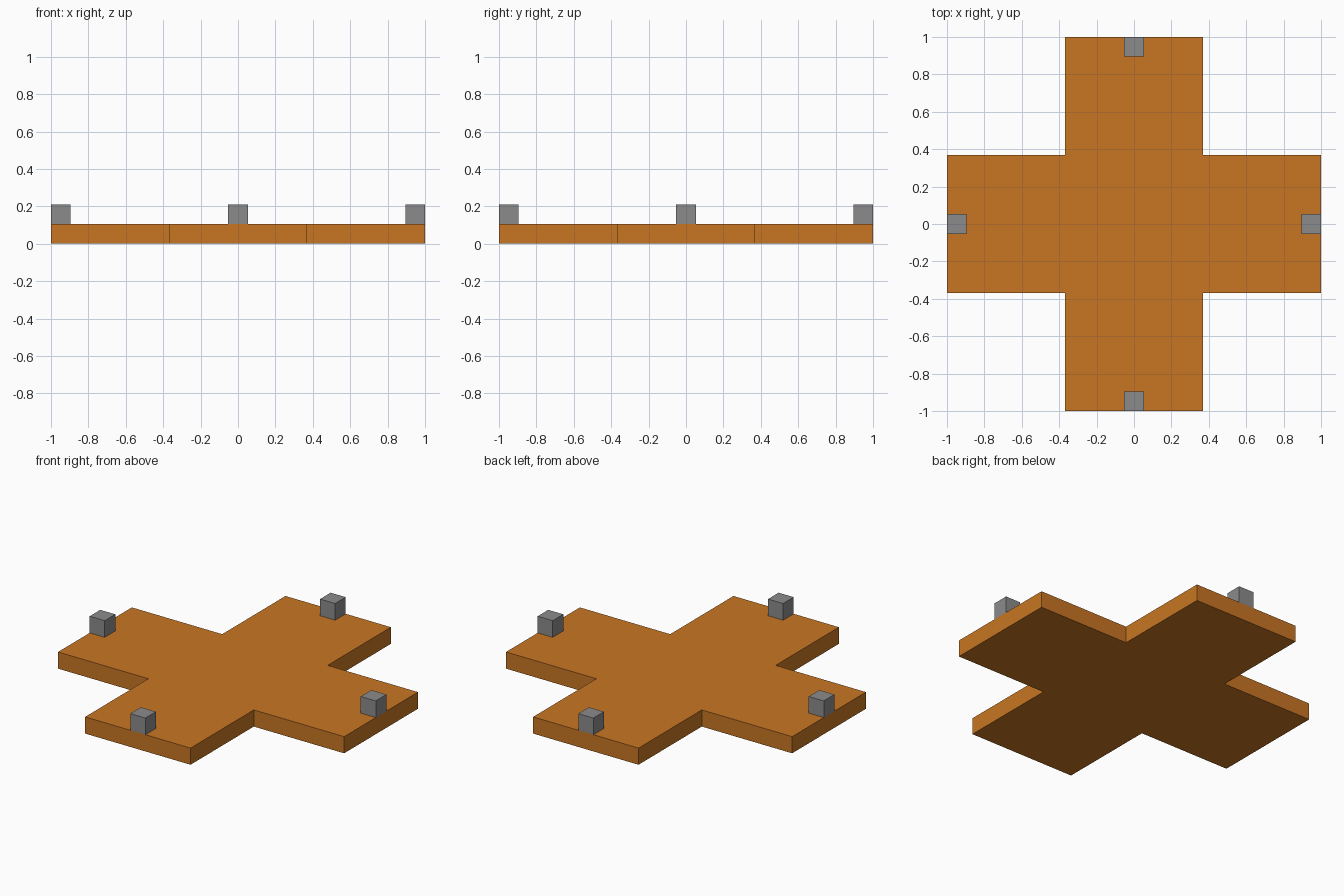
import bpy
import bmesh
from mathutils import Matrix

default = bpy.data.objects.get("Cube")
if default:
    bpy.data.objects.remove(default, do_unlink=True)

UNIT = 2 / 19          # plate thickness and post size
ARM = 7 / 19           # half width of each arm


def make_material(name, colour):
    mat = bpy.data.materials.new(name)
    mat.use_nodes = True
    mat.diffuse_color = colour
    mat.node_tree.nodes["Principled BSDF"].inputs["Base Color"].default_value = colour
    return mat


def make_object(name, bm, mat):
    bmesh.ops.recalc_face_normals(bm, faces=bm.faces)
    mesh = bpy.data.meshes.new(name)
    bm.to_mesh(mesh)
    bm.free()
    mesh.materials.append(mat)
    obj = bpy.data.objects.new(name, mesh)
    bpy.context.collection.objects.link(obj)
    return obj


orange = make_material("warm_orange", (0.58, 0.18, 0.017, 1))
grey = make_material("mid_grey", (0.26, 0.26, 0.26, 1))

# Cross-shaped plate: one arm's three corners turned around the centre, then extruded
bm = bmesh.new()
outline = []
for turn in range(4):
    for x, y in ((1, -ARM), (1, ARM), (ARM, ARM)):
        for _ in range(turn):
            x, y = -y, x
        outline.append(bm.verts.new((x, y, 0)))
base = bm.faces.new(outline)
top = bmesh.ops.extrude_face_region(bm, geom=[base], use_keep_orig=True)
top_verts = [g for g in top["geom"] if isinstance(g, bmesh.types.BMVert)]
bmesh.ops.translate(bm, verts=top_verts, vec=(0, 0, UNIT))
make_object("cross_plate", bm, orange)

# Cube post at the middle of each arm's outer edge
edge = 1 - UNIT / 2
for name, x, y in (("left_post", edge, 0), ("right_post", -edge, 0),
                   ("front_post", 0, -edge), ("back_post", 0, edge)):
    bm = bmesh.new()
    bmesh.ops.create_cube(bm, size=UNIT)
    post = make_object(name, bm, grey)
    post.matrix_world = Matrix.Translation((x, y, UNIT * 1.5))
